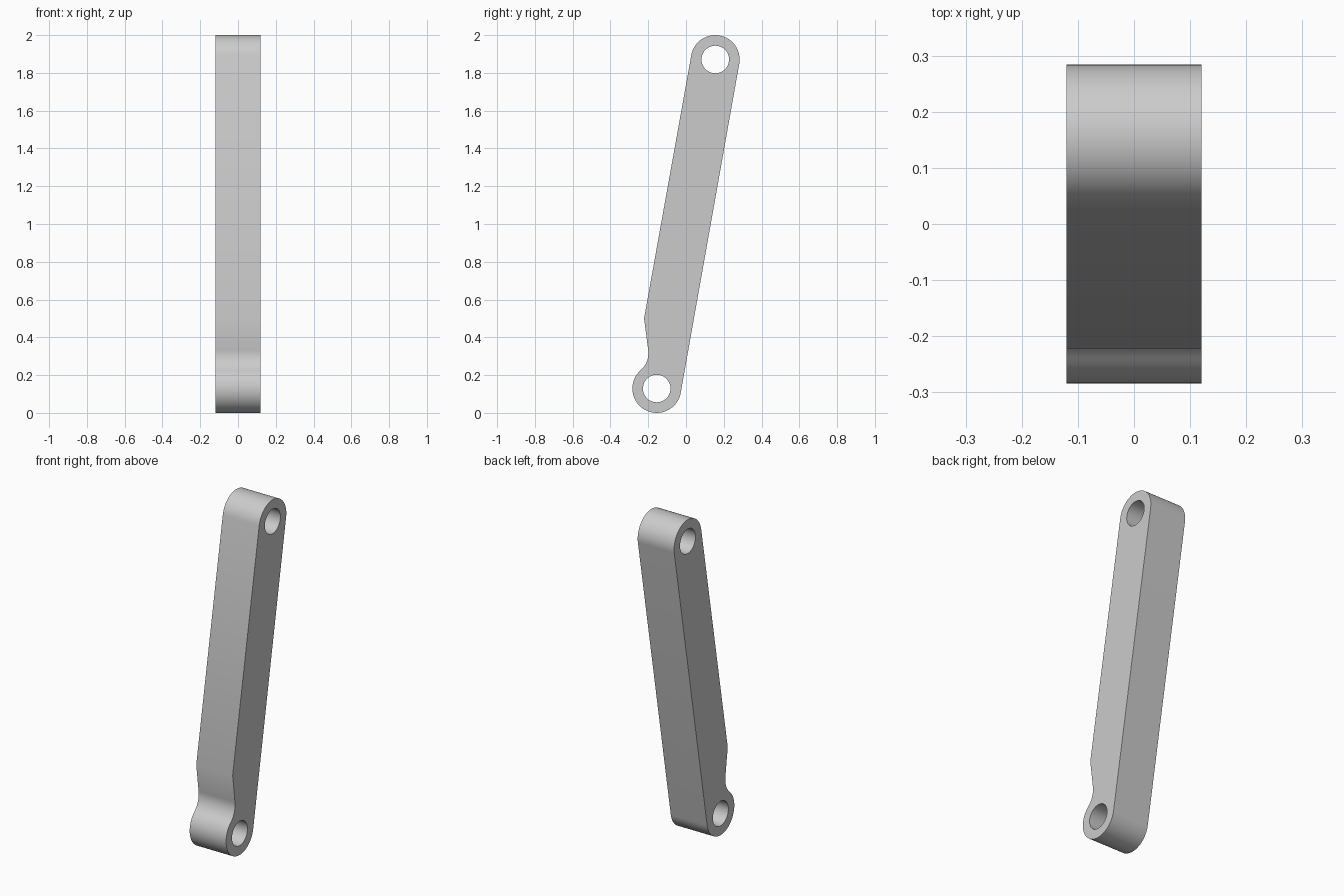
import bpy
import bmesh
from math import atan2, cos, sin, pi, radians
from mathutils import Vector

if "Cube" in bpy.data.objects:
    bpy.data.objects.remove(bpy.data.objects["Cube"], do_unlink=True)

HALF_WIDTH = 0.12
EYE_R = 0.129
HOLE_R = 0.073
FILLET_R = 0.12
top_eye = Vector((0.155, 1.871))       # (y, z)
low_eye = Vector((-0.155, 0.129))
fillet = Vector((-0.319, 0.316))


def arc(centre, radius, start, end, steps):
    """Points on an arc in the side plane, both ends included."""
    angles = [start + (end - start) * i / steps for i in range(steps + 1)]
    return [centre + radius * Vector((cos(a), sin(a))) for a in angles]


def add_loop(bm, points):
    """Closed loop of edges on the right side of the arm."""
    verts = [bm.verts.new((-HALF_WIDTH, p.x, p.y)) for p in points]
    return [bm.edges.new((v, verts[i - 1])) for i, v in enumerate(verts)]


# Side outline: rounded top, shoulder, concave neck, rounded foot
axis = top_eye - low_eye
right_side = atan2(axis.y, axis.x) - pi / 2
to_fillet = fillet - low_eye
neck = atan2(to_fillet.y, to_fillet.x)

outline = arc(top_eye, EYE_R, right_side, right_side + pi, 32)
outline.append(Vector((-0.222, 0.50)))
outline += arc(fillet, FILLET_R, radians(9), neck - pi, 14)
outline += arc(low_eye, EYE_R, neck, right_side + 2 * pi, 36)[1:]

# Fill the outline around the two pin holes, then give it width
bm = bmesh.new()
edges = add_loop(bm, outline)
for eye in (top_eye, low_eye):
    edges += add_loop(bm, arc(eye, HOLE_R, 0, 2 * pi, 40)[:-1])
bmesh.ops.triangle_fill(bm, edges=edges, use_beauty=True)
side = bmesh.ops.extrude_face_region(bm, geom=bm.faces[:], use_keep_orig=True)
moved = [g for g in side["geom"] if isinstance(g, bmesh.types.BMVert)]
bmesh.ops.translate(bm, verts=moved, vec=(2 * HALF_WIDTH, 0, 0))
bmesh.ops.recalc_face_normals(bm, faces=bm.faces[:])

mesh = bpy.data.meshes.new("link_arm")
bm.to_mesh(mesh)
bm.free()
link_arm = bpy.data.objects.new("link_arm", mesh)
bpy.context.collection.objects.link(link_arm)

# Plain grey finish
grey = bpy.data.materials.new("light_grey")
grey.use_nodes = True
colour = (0.6, 0.6, 0.6, 1)
grey.diffuse_color = colour
grey.node_tree.nodes["Principled BSDF"].inputs["Base Color"].default_value = colour
mesh.materials.append(grey)

bpy.ops.object.select_all(action="DESELECT")
link_arm.select_set(True)
bpy.context.view_layer.objects.active = link_arm
bpy.ops.object.shade_smooth_by_angle(angle=radians(30))
